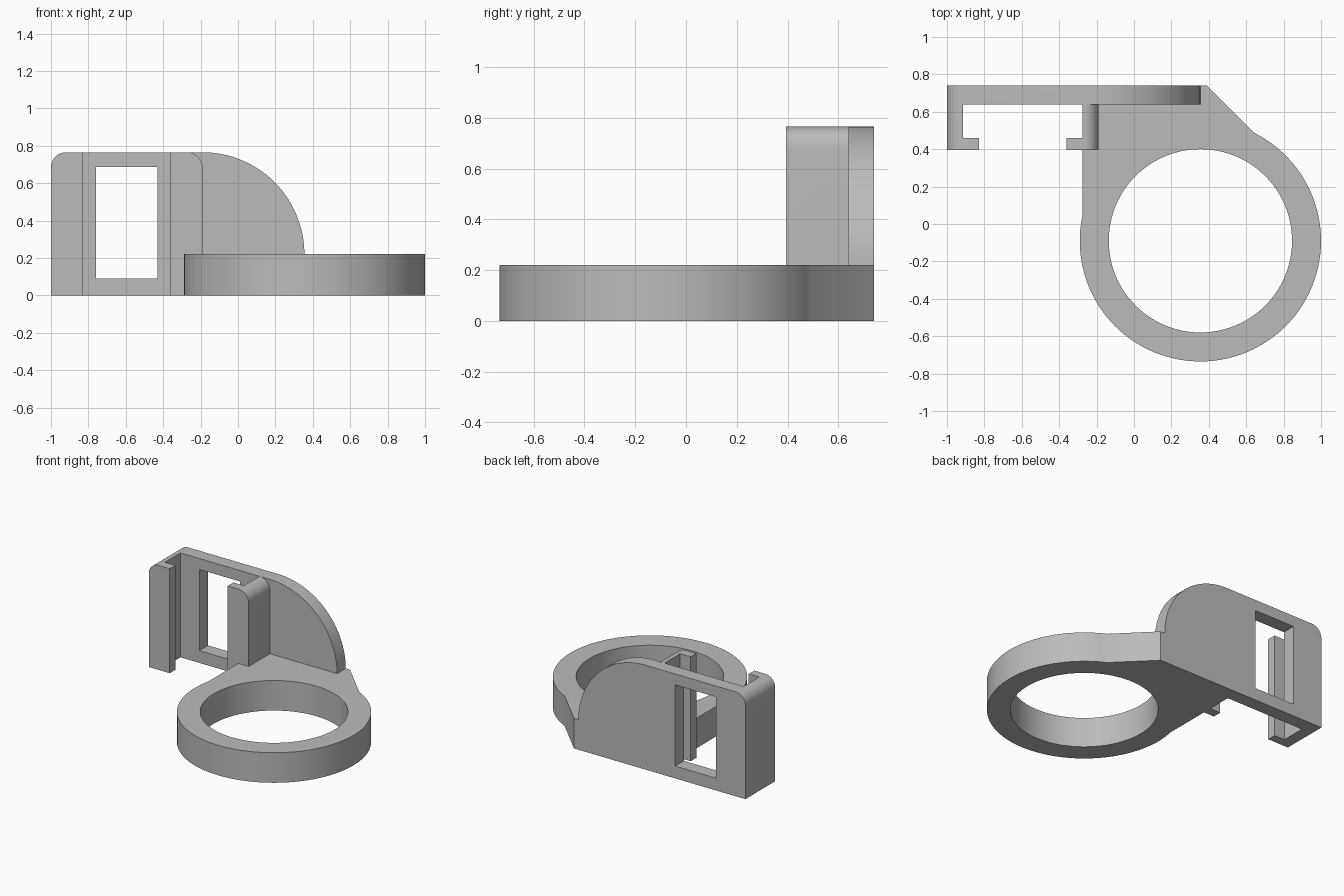
import bpy, bmesh, math
from math import cos, sin, radians

cube = bpy.data.objects.get("Cube")
if cube:
    bpy.data.objects.remove(cube, do_unlink=True)

grey = bpy.data.materials.new("plain grey")
grey.use_nodes = True
colour = (0.5, 0.5, 0.5, 1)
grey.diffuse_color = colour
grey.node_tree.nodes["Principled BSDF"].inputs["Base Color"].default_value = colour


def arc(cx, cy, r, start, end, steps):
    angles = [radians(start + (end - start) * i / steps) for i in range(steps + 1)]
    return [(cx + r * cos(a), cy + r * sin(a)) for a in angles]


def prism(name, outline, low, high, upright=False):
    """Extrude an outline along z, or along y when it is drawn in x and z."""
    bm = bmesh.new()
    place = (lambda u, v: (u, low, v)) if upright else (lambda u, v: (u, v, low))
    face = bm.faces.new([bm.verts.new(place(u, v)) for u, v in outline])
    grown = bmesh.ops.extrude_face_region(bm, geom=[face])["geom"]
    depth = high - low
    bmesh.ops.translate(bm, verts=[g for g in grown if isinstance(g, bmesh.types.BMVert)],
                        vec=(0, depth, 0) if upright else (0, 0, depth))
    bmesh.ops.recalc_face_normals(bm, faces=bm.faces[:])
    mesh = bpy.data.meshes.new(name)
    bm.to_mesh(mesh)
    bm.free()
    mesh.materials.append(grey)
    obj = bpy.data.objects.new(name, mesh)
    bpy.context.collection.objects.link(obj)
    return obj


def activate(obj):
    bpy.ops.object.select_all(action='DESELECT')
    obj.select_set(True)
    bpy.context.view_layer.objects.active = obj


def combine(target, other, operation):
    mod = target.modifiers.new(operation.lower(), 'BOOLEAN')
    mod.operation, mod.object, mod.solver = operation, other, 'EXACT'
    activate(target)
    bpy.ops.object.modifier_apply(modifier=mod.name)
    bpy.data.objects.remove(other, do_unlink=True)


def rect(x0, x1, y0, y1):
    return [(x0, y0), (x1, y0), (x1, y1), (x0, y1)]


TOP, BASE_TOP = 0.765, 0.22
FRONT, INNER, BACK = 0.395, 0.64, 0.74
LEFT, RIGHT, CORNER = -1.0, -0.19, 0.08
RING_X, RING_Y = 0.355, -0.09

# Ring base with its straight-sided gusset running to the back
bracket = prism("ring_bracket",
                arc(RING_X, RING_Y, 0.645, 167.6, 423.6, 80) + [(0.39, BACK), (-0.275, BACK)],
                0, BASE_TOP)
bore = prism("bore_cutter", arc(RING_X, RING_Y, 0.49, 0, 356.25, 95), -0.1, 0.5)
combine(bracket, bore, 'DIFFERENCE')

# Back plate with a small rounded corner, a large quarter arc and a window
big = TOP - BASE_TOP
plate = prism("back_plate",
              [(LEFT, 0), (RING_X, 0)] + arc(RIGHT, BASE_TOP, big, 0, 90, 32)
              + arc(LEFT + CORNER, TOP - CORNER, CORNER, 90, 180, 10),
              INNER, BACK, upright=True)
window = prism("window_cutter", rect(-0.76, -0.43, 0.09, 0.685), 0.5, 0.9, upright=True)
combine(plate, window, 'DIFFERENCE')

# Hooked jaws, mirrored about the middle of the clip
middle = (LEFT + RIGHT) / 2
jaws = []
hook = [(LEFT, FRONT), (-0.83, FRONT), (-0.83, 0.46), (-0.915, 0.46), (-0.915, INNER), (LEFT, INNER)]
for name, side in (("right_jaw", 1), ("left_jaw", -1)):
    jaw = prism(name, [(middle + side * (x - middle), y) for x, y in hook], 0, TOP)
    envelope = prism("jaw_envelope",
                     [(LEFT, 0), (RIGHT, 0)]
                     + arc(RIGHT - CORNER, TOP - CORNER, CORNER, 0, 90, 10)
                     + arc(LEFT + CORNER, TOP - CORNER, CORNER, 90, 180, 10),
                     0.2, 0.9, upright=True)
    combine(jaw, envelope, 'INTERSECT')
    jaws.append(jaw)

# Fuse everything into one solid
for part in [plate] + jaws:
    combine(bracket, part, 'UNION')
activate(bracket)
bpy.ops.object.shade_smooth_by_angle(angle=radians(30))
